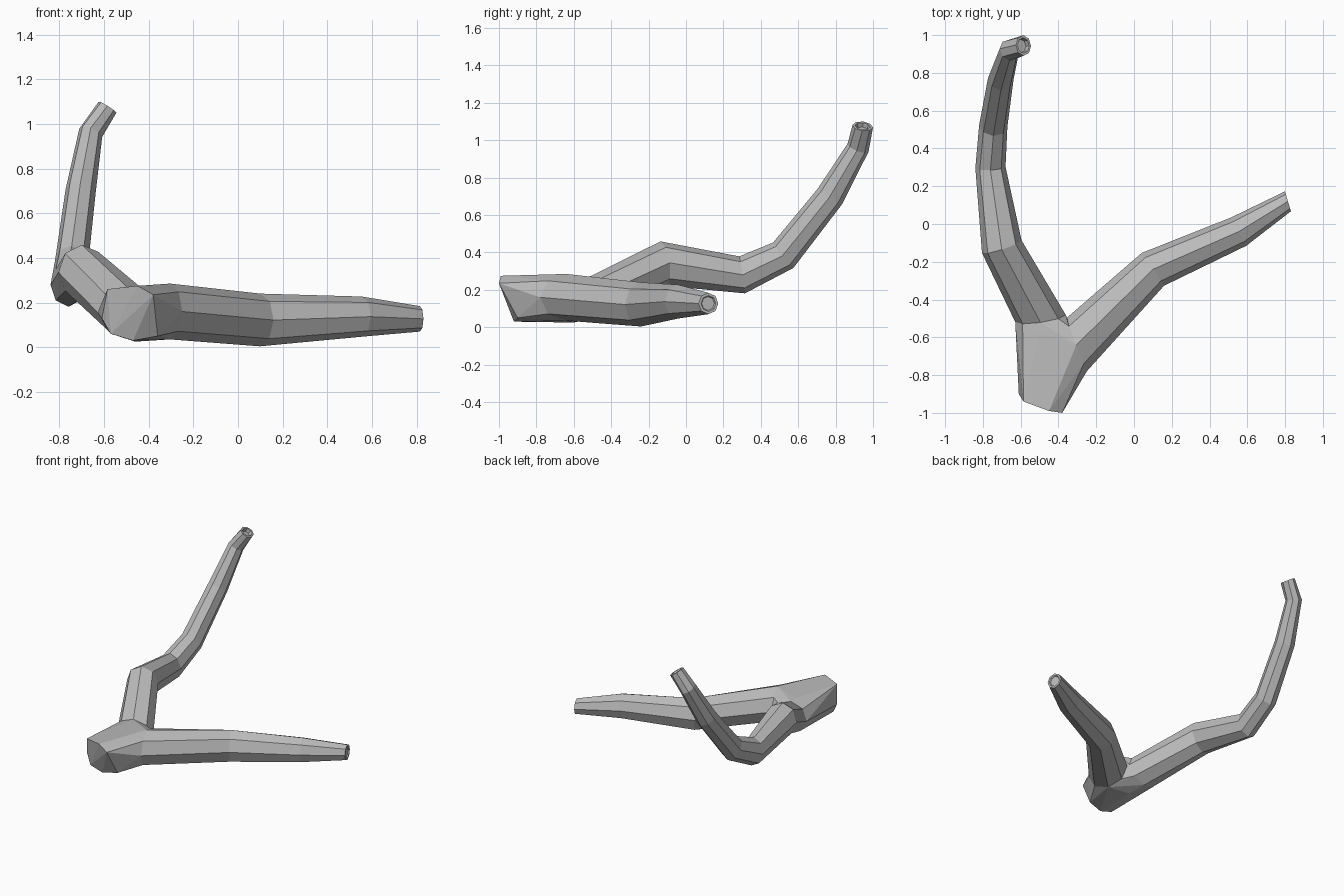
import bpy, bmesh, math
from mathutils import Vector

if "Cube" in bpy.data.objects:
    bpy.data.objects.remove(bpy.data.objects["Cube"], do_unlink=True)

SIDES = 8
bm = bmesh.new()


def ring(centre, tangent, side_hint, half_width, half_height):
    """Octagonal cross-section square to the tangent."""
    t = Vector(tangent).normalized()
    side = Vector(side_hint)
    side = (side - t * side.dot(t)).normalized()
    up = side.cross(t)
    verts = []
    for i in range(SIDES):
        a = math.tau * i / SIDES
        offset = side * math.cos(a) * half_width + up * math.sin(a) * half_height
        verts.append(bm.verts.new(Vector(centre) + offset))
    return verts


def bridge(a, b):
    for i in range(SIDES):
        j = (i + 1) % SIDES
        bm.faces.new((a[i], a[j], b[j], b[i]))


def limb(stations, side_hint, start_tangent, end_tangent, recess):
    """Tapering limb with a hollowed cut end; returns its root ring."""
    points = [Vector(s[:3]) for s in stations]
    rings = []
    for i, (*centre, w, h) in enumerate(stations):
        if i == 0:
            t = start_tangent
        elif i == len(stations) - 1:
            t = end_tangent
        else:
            t = ((points[i] - points[i - 1]).normalized()
                 + (points[i + 1] - points[i]).normalized())
        rings.append(ring(centre, t, side_hint, w, h))
    # Inset rim and sunken end
    tip, (w, h) = points[-1], stations[-1][3:]
    sunk = tip - Vector(end_tangent).normalized() * recess
    rings.append(ring(tip, end_tangent, side_hint, w * 0.75, h * 0.75))
    rings.append(ring(sunk, end_tangent, side_hint, w * 0.65, h * 0.65))
    for a, b in zip(rings, rings[1:]):
        bridge(a, b)
    bm.faces.new(rings[-1])
    return rings[0]


# Long low limb: centre, half width, half height
low_root = limb([
    (-0.305, -0.64, 0.16, 0.15, 0.125),
    (0.10, -0.24, 0.122, 0.105, 0.118),
    (0.555, -0.04, 0.137, 0.085, 0.09),
    (0.815, 0.12, 0.127, 0.055, 0.057),
], (0.4, -0.9, 0), (0.93, 0.37, 0), (0.96, 0.29, 0), 0.008)

# Rising limb that bends upward
rising_root = limb([
    (-0.495, -0.50, 0.16, 0.135, 0.11),
    (-0.70, -0.12, 0.34, 0.11, 0.12),
    (-0.76, 0.30, 0.28, 0.08, 0.10),
    (-0.745, 0.52, 0.385, 0.075, 0.087),
    (-0.705, 0.77, 0.70, 0.068, 0.077),
    (-0.66, 0.92, 0.96, 0.055, 0.06),
    (-0.585, 0.945, 1.075, 0.047, 0.055),
], (1, 0, 0), (-0.15, 1, 0.2), (0.5, 0.1, 0.8), 0.025)

# Faceted butt of the fork, wrapped around both limb roots
butt = [bm.verts.new(p) for p in (
    (-0.585, -0.94, 0.26), (-0.45, -0.99, 0.275), (-0.38, -1.0, 0.235),
    (-0.61, -0.90, 0.13), (-0.57, -0.92, 0.06), (-0.47, -0.92, 0.03),
    (-0.36, -0.90, 0.05), (-0.46, -0.60, 0.025), (-0.50, -0.58, 0.27),
)]
before = set(bm.faces)
bmesh.ops.convex_hull(bm, input=butt + low_root + rising_root)
roots = (set(low_root), set(rising_root))
inner = [f for f in bm.faces if f not in before
         and any(set(f.verts) <= r for r in roots)]
bmesh.ops.delete(bm, geom=inner, context="FACES")
bmesh.ops.recalc_face_normals(bm, faces=bm.faces)

mesh = bpy.data.meshes.new("forked_branch")
bm.to_mesh(mesh)
bm.free()
branch = bpy.data.objects.new("forked_branch", mesh)
bpy.context.collection.objects.link(branch)

# Plain grey wood
grey = bpy.data.materials.new("grey")
grey.use_nodes = True
colour = (0.5, 0.5, 0.5, 1)
grey.diffuse_color = colour
grey.node_tree.nodes["Principled BSDF"].inputs["Base Color"].default_value = colour
mesh.materials.append(grey)
